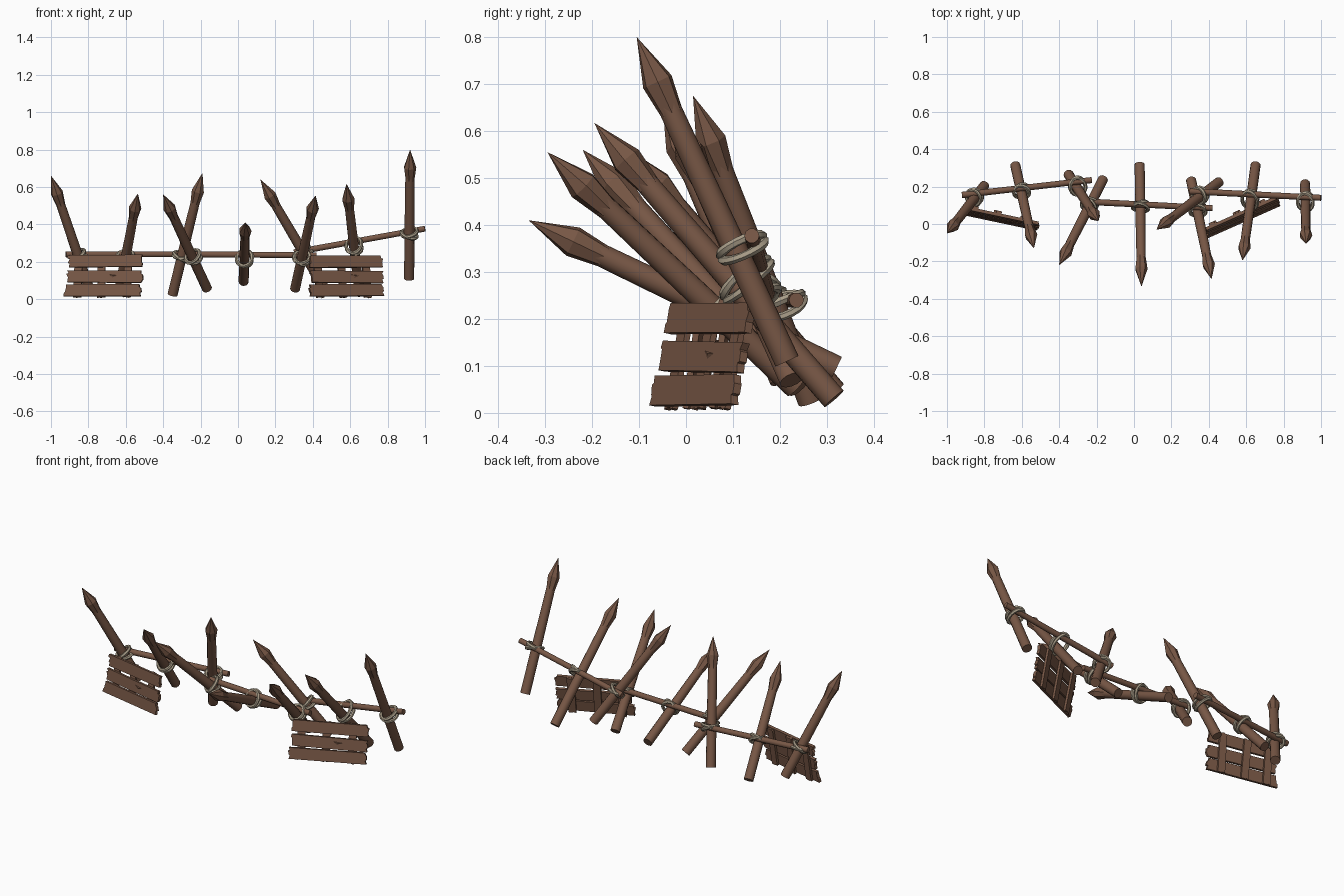
import bpy, bmesh, math, random
from mathutils import Vector, Matrix, geometry

if "Cube" in bpy.data.objects:
    bpy.data.objects.remove(bpy.data.objects["Cube"])

random.seed(4)


def material(name, col):
    m = bpy.data.materials.new(name)
    m.diffuse_color = (*col, 1)
    m.use_nodes = True
    m.node_tree.nodes["Principled BSDF"].inputs["Base Color"].default_value = m.diffuse_color
    return m


WOOD = material("brown wood", (0.185, 0.095, 0.060))
ROPE = material("beige rope", (0.40, 0.34, 0.25))


def finish(bm, name, mat, smooth=None):
    bmesh.ops.recalc_face_normals(bm, faces=bm.faces)
    me = bpy.data.meshes.new(name)
    bm.to_mesh(me)
    bm.free()
    me.materials.append(mat)
    ob = bpy.data.objects.new(name, me)
    bpy.context.collection.objects.link(ob)
    if smooth:
        bpy.context.view_layer.objects.active = ob
        ob.select_set(True)
        bpy.ops.object.shade_smooth_by_angle(angle=math.radians(smooth))
        ob.select_set(False)
    return ob


def lathe(name, a, b, rings, sides, smooth):
    """Round pole from a to b; rings = (distance from a, radius); radius 0 makes a point."""
    bm = bmesh.new()
    q = (b - a).to_track_quat('Z', 'Y')
    loops = []
    for d, r in rings:
        if r == 0:
            loops.append([bm.verts.new(a + q @ Vector((0, 0, d)))])
            continue
        loop = []
        for i in range(sides):
            t = 2 * math.pi * i / sides
            loop.append(bm.verts.new(a + q @ Vector((r * math.cos(t), r * math.sin(t), d))))
        loops.append(loop)
    for l0, l1 in zip(loops, loops[1:]):
        for i in range(sides):
            j = (i + 1) % sides
            if len(l1) == 1:
                bm.faces.new((l0[i], l0[j], l1[0]))
            else:
                bm.faces.new((l0[i], l0[j], l1[j], l1[i]))
    bm.faces.new(loops[0])
    if len(loops[-1]) > 1:
        bm.faces.new(loops[-1])
    return finish(bm, name, WOOD, smooth)


# Rails (start, end)
rails = [(Vector(a), Vector(b)) for a, b in [
    ((-0.92, 0.155, 0.24), (-0.225, 0.235, 0.24)),
    ((-0.27, 0.12, 0.24), (0.42, 0.085, 0.235)),
    ((0.30, 0.175, 0.25), (1.00, 0.14, 0.377))]]
for a, b in rails:
    lathe("rail", a, b, [(0, 0.017), ((b - a).length, 0.016)], 10, 40)

# Stakes: tip, base centre, rail it is tied to
stakes = [
    ((-1.00, -0.05, 0.66), (-0.80, 0.205, 0.07), 0),
    ((-0.535, -0.13, 0.565), (-0.635, 0.315, 0.045), 0),
    ((-0.40, -0.22, 0.56), (-0.165, 0.24, 0.055), 1),
    ((-0.19, 0.015, 0.675), (-0.35, 0.265, 0.025), 0),
    ((0.04, -0.335, 0.41), (0.03, 0.32, 0.095), 1),
    ((0.12, -0.03, 0.64), (0.455, 0.225, 0.07), 2),
    ((0.415, -0.295, 0.555), (0.305, 0.235, 0.055), 1),
    ((0.58, -0.195, 0.617), (0.65, 0.315, 0.03), 2),
    ((0.92, -0.105, 0.80), (0.915, 0.215, 0.11), 2)]


# Rope lashing loop around a stake and its rail
def lashing(c, n, w, hn, hw):
    bm = bmesh.new()
    axis = n.cross(w).normalized()
    segs, sides = 18, 6
    loops = []
    for i in range(segs):
        t = 2 * math.pi * i / segs
        d = n * (math.cos(t) * hn) + w * (math.sin(t) * hw)
        out = d.normalized()
        r = random.uniform(0.0085, 0.0105)
        loops.append([bm.verts.new(c + d + out * (r * math.cos(p)) + axis * (r * math.sin(p)))
                      for p in (2 * math.pi * k / sides for k in range(sides))])
    for i in range(segs):
        l0, l1 = loops[i], loops[(i + 1) % segs]
        for k in range(sides):
            j = (k + 1) % sides
            bm.faces.new((l0[k], l0[j], l1[j], l1[k]))
    finish(bm, "rope_lashing", ROPE, 50)


for tip, base, ri in stakes:
    tip, base = Vector(tip), Vector(base)
    L = (tip - base).length
    # shaft, then carved flared point
    lathe("stake_shaft", base, tip, [(0, 0.027), (L * 0.4, 0.0265), (L - 0.12, 0.024)], 12, 40)
    lathe("stake_point", base, tip,
          [(L - 0.19, 0.023), (L - 0.105, 0.034), (L, 0)], 7, None)
    a, b = rails[ri]
    p, q = geometry.intersect_line_line(base, tip, a, b)
    s, r = (tip - base).normalized(), (b - a).normalized()
    n = s.cross(r).normalized()
    if n.dot(q - p) < 0:
        n = -n
    gap = (q - p).dot(n)
    # loop spans from stake front to rail back
    lo, hi = -0.031, max(gap + 0.021, 0.036)
    c = p + n * ((lo + hi) / 2)
    across = (r - s * r.dot(s)).normalized()
    for k, off in ((0.28, 0.006), (-0.28, -0.004)):
        w = (across + s * k).normalized()
        lashing(c + s * off, n, w, (hi - lo) / 2 + 0.003, 0.043)


# Plank with ragged ends, drawn in panel coordinates (u along, v up, n outward)
def plank(name, M, u0, u1, v0, v1, n0, n1, rag=0.008, vertical=False):
    def jag(u, vs):
        return [(u + random.uniform(-rag, rag), v) for v in vs]
    h = v1 - v0
    vs = [v0 + h * f for f in (0, 0.3, 0.36, 0.7, 0.76, 1)]
    tilt = random.uniform(-0.004, 0.004)
    pts = jag(u1, vs) + jag(u0, vs[::-1])
    pts = [(u, v + tilt * (u - u0) / (u1 - u0)) for u, v in pts]
    if vertical:
        pts = [(v, u) for u, v in pts]
    bm = bmesh.new()
    f = bm.faces.new([bm.verts.new((u, v, n0)) for u, v in pts])
    g = bmesh.ops.extrude_face_region(bm, geom=[f])
    for v in g["geom"]:
        if isinstance(v, bmesh.types.BMVert):
            v.co.z = n1
    bm.transform(M)
    finish(bm, name, WOOD)


# Two leaning plank panels: bottom left corner, bottom right corner, lean
for p0, p1, lean in [((-0.92, 0.05, 0.01), (-0.52, -0.035, 0.01), 0.035),
                     ((0.395, -0.075, 0.01), (0.78, 0.095, 0.01), 0.045)]:
    p0, p1 = Vector(p0), Vector(p1)
    u = (p1 - p0).normalized()
    back = Vector((-u.y, u.x, 0))
    v = (Vector((0, 0, 0.235)) + back * lean).normalized()
    n = u.cross(v)
    M = Matrix((u, v, n)).transposed().to_4x4()
    M.translation = p0
    W = (p1 - p0).length
    for i, v0 in enumerate((0.006, 0.082, 0.163)):
        s = (-0.008, 0.004, 0.008)[i]
        plank("panel_plank", M, s, W + s * 0.5, v0, v0 + 0.064, -0.015, 0.002)
    for c in (0.14, 0.46, 0.80):
        plank("panel_batten", M, 0.003, 0.226, c * W - 0.021, c * W + 0.021,
              -0.028, -0.0145, 0.003, True)
    # raised splinter on the middle plank
    bm = bmesh.new()
    ku = W * 0.62
    bmesh.ops.convex_hull(bm, input=[bm.verts.new(x) for x in (
        (ku - 0.03, 0.125, 0.001), (ku + 0.03, 0.118, 0.001),
        (ku - 0.005, 0.105, 0.001), (ku + 0.002, 0.117, 0.007))])
    bm.transform(M)
    finish(bm, "plank_splinter", WOOD)
